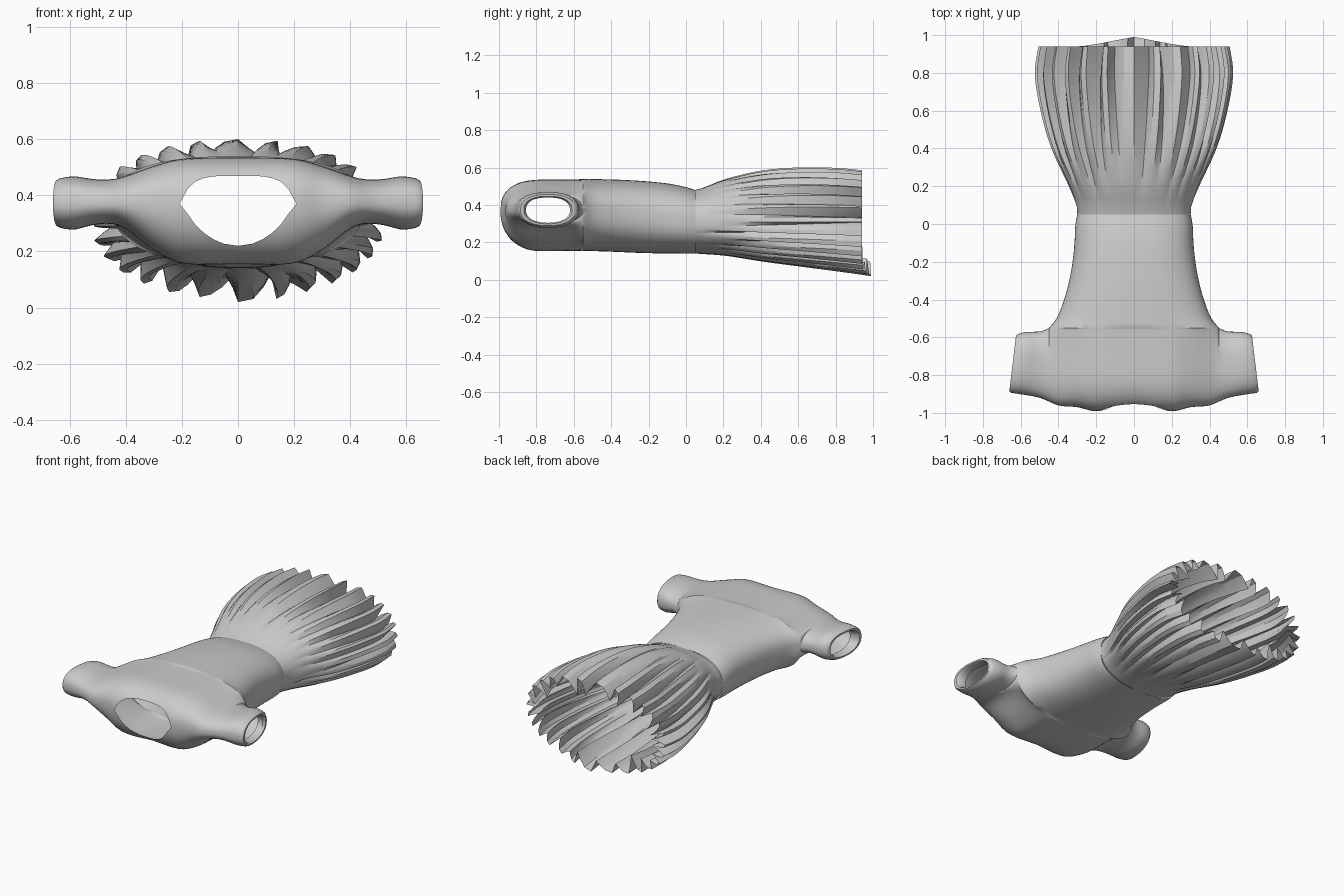
import bpy, bmesh, math, random

if "Cube" in bpy.data.objects:
    bpy.data.objects.remove(bpy.data.objects["Cube"])

random.seed(4)
C = 0.37          # height of the shoulder and sleeve seam
W = 0.45          # half width of the bodice at the underarm
YB = -0.55        # underarm line


def curve(table, t):
    """Smooth interpolation through (t, value) pairs."""
    if t <= table[0][0]:
        return table[0][1]
    if t >= table[-1][0]:
        return table[-1][1]
    n = len(table)
    slope = [(table[min(i + 1, n - 1)][1] - table[max(i - 1, 0)][1]) /
             (table[min(i + 1, n - 1)][0] - table[max(i - 1, 0)][0]) for i in range(n)]
    for i in range(n - 1):
        (a, va), (b, vb) = table[i], table[i + 1]
        if t <= b:
            d = b - a
            s = (t - a) / d
            return (va * (2*s**3 - 3*s*s + 1) + vb * (3*s*s - 2*s**3)
                    + d * slope[i] * (s**3 - 2*s*s + s) + d * slope[i + 1] * (s**3 - s*s))


def spow(v, e):
    return math.copysign(abs(v) ** e, v) if abs(v) > 1e-9 else 0.0


def section(a, w, top, bottom, c, e):
    """Point on a rounded cross-section with different top and bottom heights."""
    s = spow(math.sin(a), e)
    return w * spow(math.cos(a), e), c + s * ((top - c) if s > 0 else (c - bottom))


def add_grid(bm, rows, closed=False):
    vs = [[bm.verts.new(p) for p in r] for r in rows]
    n = len(rows[0])
    for r0, r1 in zip(vs, vs[1:]):
        for j in range(n if closed else n - 1):
            k = (j + 1) % n
            bm.faces.new((r0[j], r0[k], r1[k], r1[j]))


def finish(bm, name, angle):
    bmesh.ops.remove_doubles(bm, verts=bm.verts, dist=0.0004)
    bmesh.ops.recalc_face_normals(bm, faces=bm.faces)
    me = bpy.data.meshes.new(name)
    bm.to_mesh(me)
    bm.free()
    ob = bpy.data.objects.new(name, me)
    bpy.context.collection.objects.link(ob)
    bpy.ops.object.select_all(action='DESELECT')
    ob.select_set(True)
    bpy.context.view_layer.objects.active = ob
    bpy.ops.object.shade_smooth_by_angle(angle=math.radians(angle))
    return ob


# Bodice tube from underarm to waist
half_w = [(-.55, .45), (-.5, .41), (-.4, .37), (-.3, .343), (-.2, .325), (-.1, .315), (0, .31), (.05, .30)]
top_z = [(-.55, .54), (-.3, .532), (-.1, .515), (0, .495), (.05, .48)]
low_z = [(-.55, .155), (-.4, .15), (-.2, .142), (.05, .14)]
mid_z = [(-.55, C), (-.3, .35), (.05, .31)]
N = 96
bm = bmesh.new()
rows = []
for i in range(25):
    y = YB + 0.60 * i / 24
    row = []
    for j in range(N):
        x, z = section(2 * math.pi * j / N, curve(half_w, y), curve(top_z, y),
                       curve(low_z, y), curve(mid_z, y), 0.8)
        row.append((x, y, z))
    rows.append(row)
add_grid(bm, rows, closed=True)

# Shoulders and sleeves: sections swept sideways, open at the neck
h_top = [(0, .165), (.2, .16), (.3, .135), (.4, .10), (.45, .088), (.52, .088), (.6, .098), (.66, .09)]
h_low = [(0, .215), (.2, .212), (.3, .165), (.4, .09), (.45, .072), (.52, .075), (.6, .092), (.66, .085)]
front = [(0, -.98), (.2, -.992), (.3, -.97), (.4, -.96), (.5, -.92), (.66, -.892)]
back = [(.45, -.55), (.5, -.568), (.6, -.572), (.66, -.585)]
NECK = 0.195


def column(x, h_back, sign, scale=1.0):
    """Half a section (sign +1 upper cloth, -1 lower cloth) at a given x."""
    ax = abs(x)
    e = 0.8 if sign > 0 else 0.9
    h = curve(h_top if sign > 0 else h_low, ax)
    yf, yb = curve(front, ax), curve(back, ax)
    ym, end = (yf + yb) / 2, 0.0
    if ax < NECK:
        r = ax / NECK
        edge = .10 * (1 - r**4) ** .5 if sign > 0 else .15 * (1 - r * r) ** .75
        end = math.asin(min(1, (edge / h) ** (1 / e)))
    pts = []
    for k in range(25):
        if k < 12:
            f = math.pi / 2 * k / 12
            y = ym + (yb - ym) * spow(math.cos(f), e)
            dz = h_back + (h - h_back) * spow(math.sin(f), e)
        else:
            f = math.pi / 2 + (end - math.pi / 2) * (k - 12) / 12
            y = ym + (yf - ym) * spow(math.cos(f), e)
            dz = h * spow(math.sin(f), e)
        y = ym + (y - ym) * scale
        slant = .035 * (y - yf) / (yb - yf) * max(0, (ax - W) / .2)
        pts.append((math.copysign(ax - slant, x), y, C + sign * dz * scale))
    return pts


sleeve = [(W + .2 * k / 10, 1) for k in range(11)] + [(.661, .95), (.661, .84), (.645, .75), (.60, .72)]
for sign in (1, -1):
    body = []
    for j in range(N // 2 + 1):
        x, z = section(sign * math.pi * j / (N // 2), W, .54, .155, C, 0.8)
        body.append(column(x, abs(z - C), sign))
    add_grid(bm, body)
    for side in (1, -1):
        add_grid(bm, [column(side * x, 0, sign, s) for x, s in sleeve])
finish(bm, "dress_bodice", 40)

# Pleated skirt flaring from the waist to a ragged hem
sk_w = [(.05, .30), (.1, .305), (.2, .345), (.4, .437), (.6, .495), (.8, .525), (.95, .505)]
sk_top = [(.05, .48), (.1, .495), (.2, .535), (.4, .583), (.6, .60), (.8, .598), (.95, .585)]
sk_low = [(.05, .14), (.2, .13), (.4, .10), (.6, .075), (.8, .05), (.95, .03)]
PLEATS = 28
pleats = []
for k in range(PLEATS):
    pleats.append((random.uniform(.05, .115), random.uniform(-.35, .35), random.uniform(0, .2)))
wave = [(0, 0), (.3, .18), (.5, .6), (.62, 1), (.78, .65)]   # (position, depth) in one pleat

bm = bmesh.new()
rows = []
R = 22
for i in range(R + 1):
    t = i / R
    y0 = .05 + .89 * t
    grow = t ** 1.2
    w, zt, zb = curve(sk_w, y0), curve(sk_top, y0), curve(sk_low, y0)
    c = .31
    row = []
    for k in range(PLEATS):
        depth, skew, start = pleats[k]
        g = max(0, (t - start) / (1 - start)) ** 1.2
        for pos, d in wave:
            shift = skew * d * g
            a = 2 * math.pi * (k + pos + shift) / PLEATS
            x, z = section(a, w, zt, zb, c, 0.87)
            # push the fold inward along the approximate surface normal
            nx, nz = x / w**2, (z - c) / ((zt - zb) / 2)**2
            ln = math.hypot(nx, nz)
            x -= nx / ln * depth * d * g
            z -= nz / ln * depth * d * g
            # lower centre of the hem hangs longer and dips
            under = max(0, -math.sin(a)) ** 4
            y = y0 + .05 * under * grow * max(0, 1 - abs(x) / .3)
            z -= .018 * under * grow * max(0, 1 - abs(x - .05) / .15)
            row.append((x, y, z))
    rows.append(row)
add_grid(bm, rows, closed=True)
finish(bm, "dress_skirt", 28)
